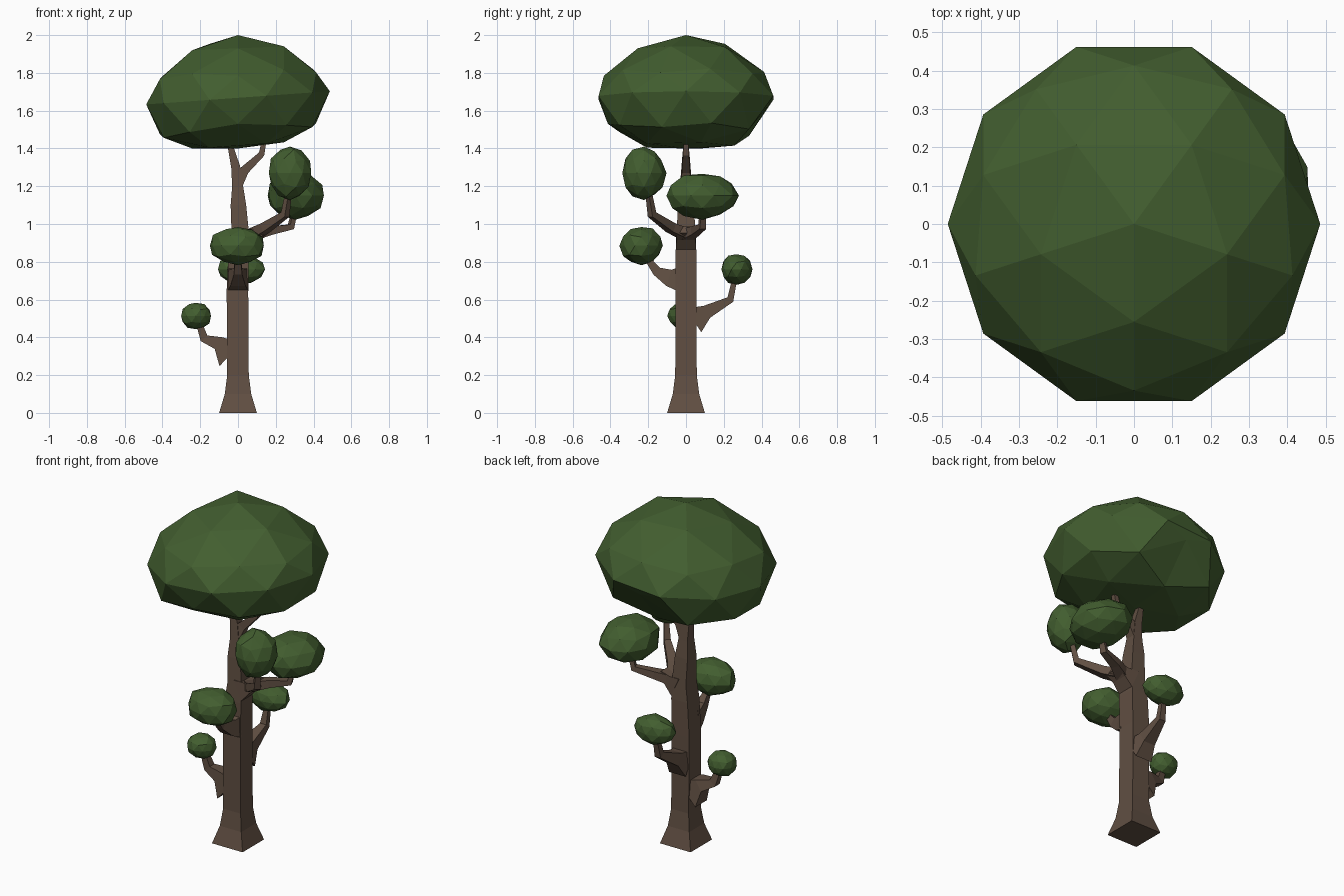
import bpy, bmesh, math, random
from mathutils import Vector

if "Cube" in bpy.data.objects:
    bpy.data.objects.remove(bpy.data.objects["Cube"])

random.seed(4)


def material(name, rgb):
    m = bpy.data.materials.new(name)
    m.diffuse_color = (*rgb, 1)
    m.use_nodes = True
    m.node_tree.nodes["Principled BSDF"].inputs["Base Color"].default_value = m.diffuse_color
    return m


bark = material("bark", (0.118, 0.078, 0.055))
leaf = material("leaf", (0.055, 0.112, 0.029))


def finish(bm, name, mat):
    bmesh.ops.recalc_face_normals(bm, faces=bm.faces)
    me = bpy.data.meshes.new(name)
    bm.to_mesh(me)
    bm.free()
    me.materials.append(mat)
    ob = bpy.data.objects.new(name, me)
    bpy.context.collection.objects.link(ob)
    return ob


def limb(name, path, azimuth=0):
    """Four-sided tube; path rows are x, y, z, half width, half depth."""
    bm = bmesh.new()
    a = math.radians(azimuth)
    side = Vector((-math.sin(a), math.cos(a), 0))
    pts = [Vector(p[:3]) for p in path]
    rings = []
    for i, p in enumerate(path):
        d = pts[min(i + 1, len(pts) - 1)] - pts[max(i - 1, 0)]
        if len(pts) > 6 and i < 5:
            d = Vector((0, 0, 1))
        up = d.cross(side).normalized()
        rings.append([bm.verts.new(pts[i] + side * p[3] * s + up * p[4] * t)
                      for s, t in ((-1, -1), (1, -1), (1, 1), (-1, 1))])
    for r, q in zip(rings, rings[1:]):
        for k in range(4):
            bm.faces.new((r[k], r[(k + 1) % 4], q[(k + 1) % 4], q[k]))
    bm.faces.new(rings[0])
    bm.faces.new(rings[-1])
    return finish(bm, name, bark)


def clump(name, centre, radii):
    """Slightly uneven faceted leaf ball."""
    bm = bmesh.new()
    bmesh.ops.create_icosphere(bm, subdivisions=2, radius=1)
    for v in bm.verts:
        n = v.co * random.uniform(0.94, 1.04)
        v.co = [centre[k] + n[k] * radii[k] for k in range(3)]
    return finish(bm, name, leaf)


# trunk with flared foot, leaning into the left prong of the top fork
limb("trunk", [(0, 0, 0, .1, .1), (0, 0, .1, .07, .07), (0, 0, .2, .057, .057),
               (-.003, 0, .65, .056, .057), (.005, 0, .85, .055, .053),
               (.012, 0, .95, .05, .046), (.002, 0, 1.1, .042, .041),
               (-.002, 0, 1.2, .032, .029), (-.012, 0, 1.3, .024, .024),
               (-.042, 0, 1.42, .014, .014), (-.05, 0, 1.48, .012, .012)])
limb("top_fork", [(0, 0, 1.21, .03, .026), (.035, 0, 1.285, .022, .024),
                  (.125, 0, 1.37, .016, .016), (.14, 0, 1.45, .012, .012)])

# lower branches, each growing from a wide foot on one trunk face
limb("left_branch", [(-.04, 0, .31, .054, .085), (-.105, -.003, .37, .04, .036),
                     (-.18, -.01, .395, .022, .023), (-.215, -.02, .5, .014, .014)], 180)
limb("back_branch", [(0, .04, .49, .054, .075), (0, .11, .535, .038, .036),
                     (.01, .235, .6, .02, .019), (.015, .262, .73, .012, .012)], 90)
limb("front_branch", [(0, -.04, .71, .055, .065), (0, -.09, .715, .04, .045),
                      (0, -.155, .75, .022, .025), (0, -.215, .83, .013, .013)], -90)

# upper right branch splitting in two
limb("right_branch", [(.035, 0, .92, .054, .06), (.09, 0, .945, .05, .032),
                      (.14, -.005, .97, .05, .02)])
limb("right_branch_front", [(.09, -.01, .95, .035, .028), (.145, -.08, .98, .028, .024),
                            (.25, -.18, 1.05, .018, .018), (.27, -.2, 1.18, .012, .012)], -45)
limb("right_branch_back", [(.09, .01, .945, .035, .028), (.17, .05, .965, .025, .022),
                           (.28, .085, .985, .018, .016), (.303, .09, 1.08, .012, .012)], 22)

# leaf clumps
clump("left_leaves", (-.223, -.02, .513), (.082, .077, .072))
clump("back_leaves", (.018, .268, .76), (.128, .085, .082))
clump("front_leaves", (0, -.237, .885), (.15, .115, .105))
clump("right_front_leaves", (.275, -.222, 1.27), (.115, .118, .14))
clump("right_back_leaves", (.303, .087, 1.15), (.155, .193, .123))

# crown: icosphere whose height levels are remapped, tilted and dented
levels = [(1, 2.0), (.851, 1.93), (.526, 1.805), (.447, 1.785), (0, 1.668),
          (-.447, 1.505), (-.526, 1.485), (-.851, 1.415), (-1, 1.4)]
bumps = {(126, .851): .03, (90, -.447): .12, (270, -.526): .045}
bm = bmesh.new()
bmesh.ops.create_icosphere(bm, subdivisions=2, radius=1)
turn = math.radians(-18)
for v in bm.verts:
    x = v.co.x * math.cos(turn) - v.co.y * math.sin(turn)
    y = v.co.x * math.sin(turn) + v.co.y * math.cos(turn)
    zn, z = min(levels, key=lambda l: abs(l[0] - v.co.z))
    if abs(zn) < 1:
        z += .035 * x * (1 if zn <= 0 else .6)
        ang = math.degrees(math.atan2(y, x)) % 360
        for (ba, bz), dz in bumps.items():
            if abs(ang - ba) < 3 and bz == zn:
                z += dz
    v.co = (x * .486, y * .486, max(z, 1.4))
finish(bm, "crown_leaves", leaf)
